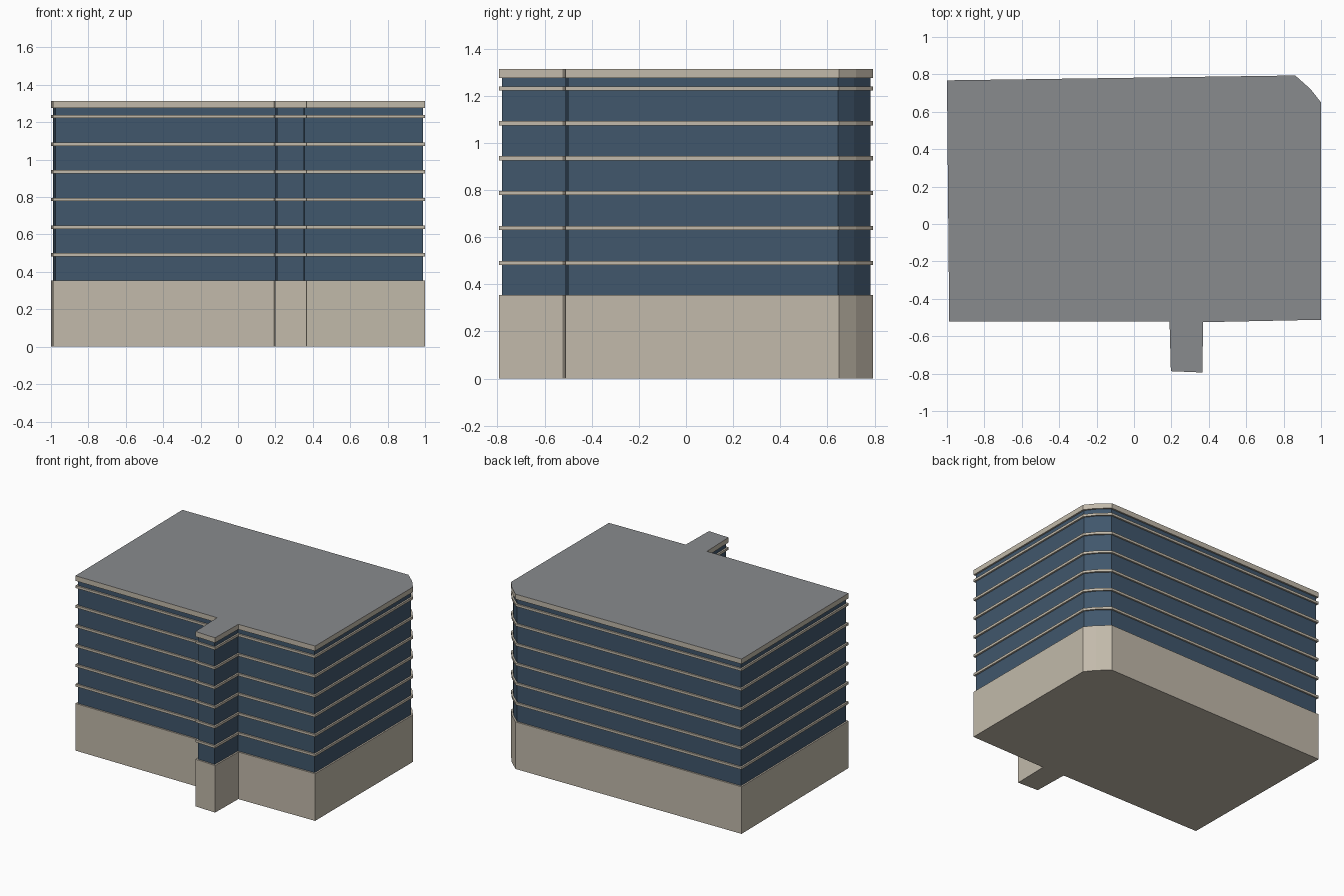
import bpy, bmesh
from mathutils import Vector

if "Cube" in bpy.data.objects:
    bpy.data.objects.remove(bpy.data.objects["Cube"])

# Building footprint, counter-clockwise
FOOT = [Vector(p) for p in [
    (-0.988, -0.52), (0.19, -0.52), (0.197, -0.787), (0.365, -0.794),
    (0.37, -0.525), (1.0, -0.512), (1.0, 0.65), (0.943, 0.722),
    (0.862, 0.794), (-1.0, 0.768)]]


def material(name, rgb):
    m = bpy.data.materials.new(name)
    m.diffuse_color = (*rgb, 1)
    m.use_nodes = True
    m.node_tree.nodes["Principled BSDF"].inputs["Base Color"].default_value = m.diffuse_color
    return m


stone = material("beige stone", (0.54, 0.49, 0.405))
glass = material("blue glass", (0.052, 0.095, 0.15))
roof = material("grey roof", (0.25, 0.26, 0.27))


def inset(pts, d):
    """Offset every edge of the outline inwards by d."""
    out = []
    for i, p in enumerate(pts):
        a = (p - pts[i - 1]).normalized()
        b = (pts[(i + 1) % len(pts)] - p).normalized()
        na, nb = Vector((-a.y, a.x)), Vector((-b.y, b.x))
        out.append(p + (na + nb) * d / (1 + na.dot(nb)))
    return out


def slab(name, pts, z0, z1, mat, top=None):
    bm = bmesh.new()
    low = [bm.verts.new((p.x, p.y, z0)) for p in pts]
    high = [bm.verts.new((p.x, p.y, z1)) for p in pts]
    bm.faces.new(low[::-1])
    bm.faces.new(high).material_index = 1 if top else 0
    for i in range(len(pts)):
        j = (i + 1) % len(pts)
        bm.faces.new((low[i], low[j], high[j], high[i]))
    me = bpy.data.meshes.new(name)
    bm.to_mesh(me)
    bm.free()
    me.materials.append(mat)
    if top:
        me.materials.append(top)
    bpy.context.collection.objects.link(bpy.data.objects.new(name, me))


# Solid ground storey, glazed body, roof slab
slab("ground_storey", FOOT, 0, 0.354, stone)
slab("glazed_body", inset(FOOT, 0.012), 0.354, 1.276, glass)
slab("roof_slab", FOOT, 1.276, 1.314, stone, roof)

# Thin floor bands
for i in range(6):
    z = 0.491 + 0.148 * i
    slab(f"floor_band_{i + 1}", FOOT, z - 0.009, z + 0.009, stone)
